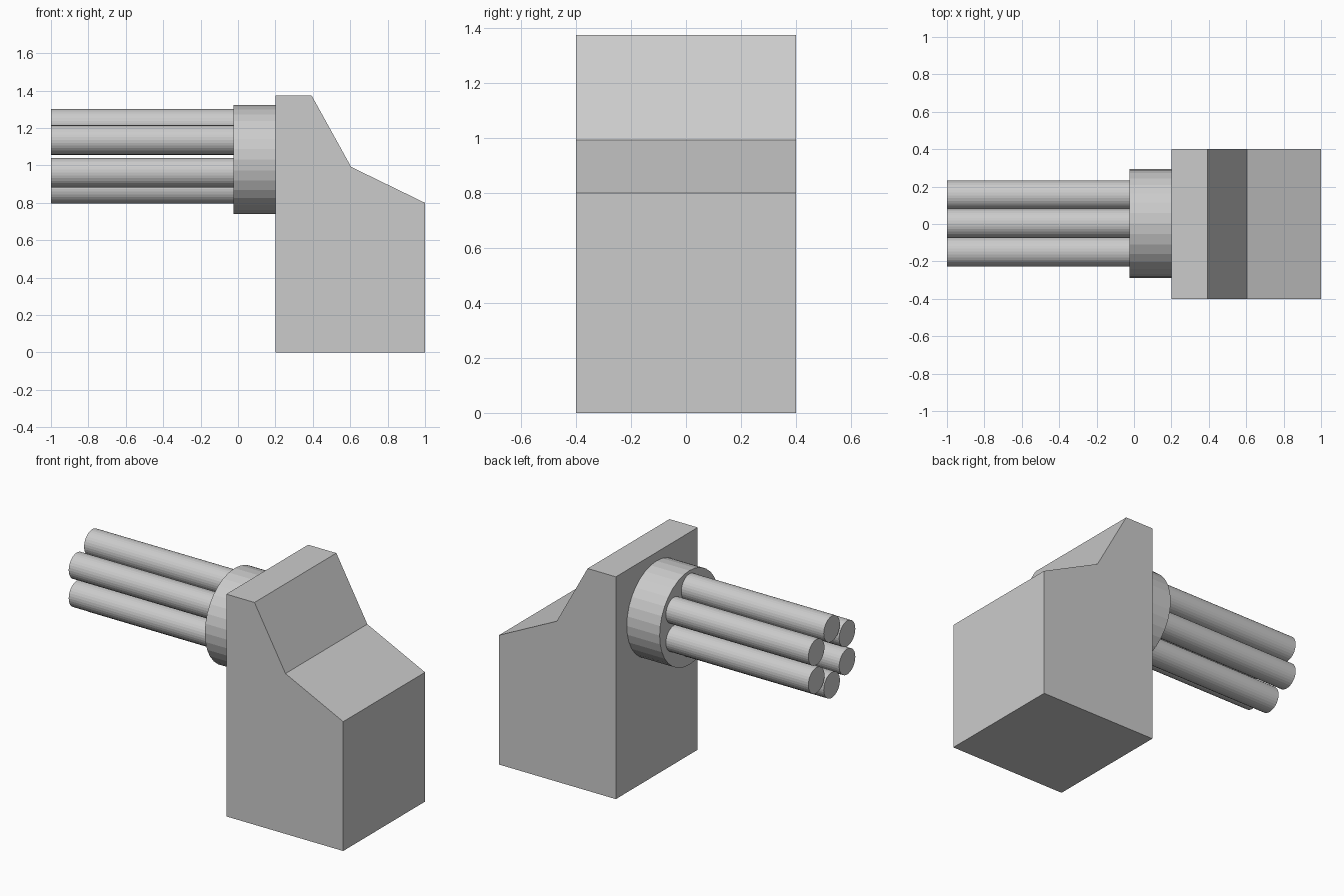
import bpy, bmesh, math

if "Cube" in bpy.data.objects:
    bpy.data.objects.remove(bpy.data.objects["Cube"])


def extruded_profile(name, points, half_width):
    bm = bmesh.new()
    face = bm.faces.new([bm.verts.new((x, -half_width, z)) for x, z in points])
    res = bmesh.ops.extrude_face_region(bm, geom=[face])
    new_verts = [v for v in res["geom"] if isinstance(v, bmesh.types.BMVert)]
    bmesh.ops.translate(bm, verts=new_verts, vec=(0, 2 * half_width, 0))
    bmesh.ops.recalc_face_normals(bm, faces=bm.faces)
    mesh = bpy.data.meshes.new(name)
    bm.to_mesh(mesh)
    bm.free()
    obj = bpy.data.objects.new(name, mesh)
    bpy.context.collection.objects.link(obj)
    return obj


def x_cylinder(name, x0, x1, y, z, radius, sides=32):
    bpy.ops.mesh.primitive_cylinder_add(
        vertices=sides, radius=radius, depth=x1 - x0,
        location=((x0 + x1) / 2, y, z), rotation=(0, math.pi / 2, 0))
    bpy.context.object.name = name


# Housing with a stepped sloping back
extruded_profile("housing", [(0.2, 0), (1.0, 0), (1.0, 0.8), (0.605, 0.992),
                             (0.393, 1.375), (0.2, 1.375)], 0.4)

# Round mounting hub on the housing face
x_cylinder("hub", -0.025, 0.2, 0.0025, 1.031, 0.291)

# Ring of six barrels
for i in range(6):
    a = math.radians(90 + 60 * i)
    x_cylinder(f"barrel_{i + 1}", -1.0, -0.025,
               0.003 + 0.174 * math.cos(a), 1.049 + 0.174 * math.sin(a), 0.079)
